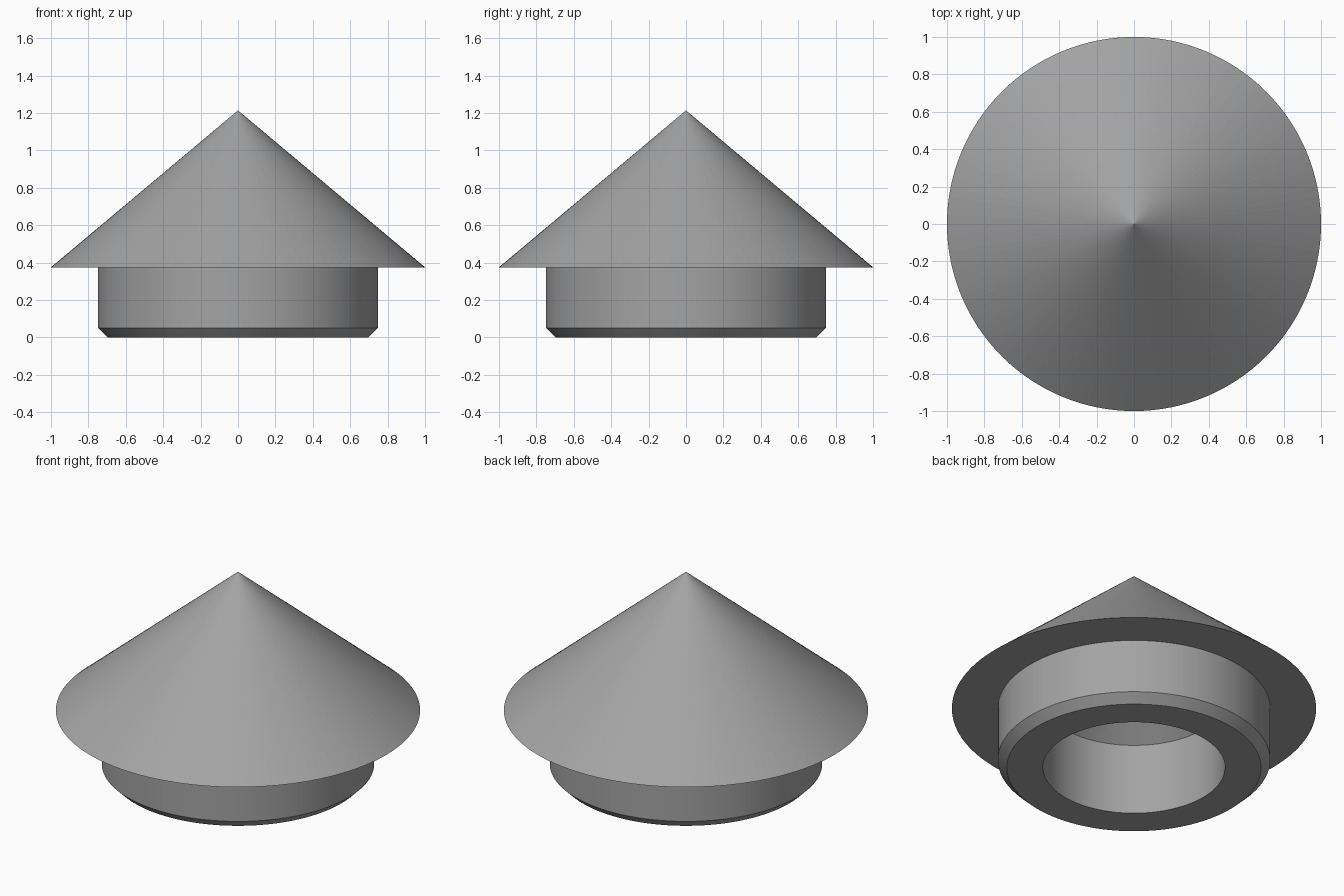
import bpy, bmesh, math

if "Cube" in bpy.data.objects:
    bpy.data.objects.remove(bpy.data.objects["Cube"])

SEGMENTS = 128

grey = bpy.data.materials.new("mid grey")
grey.diffuse_color = (0.37, 0.37, 0.37, 1)
grey.use_nodes = True
grey.node_tree.nodes["Principled BSDF"].inputs["Base Color"].default_value = grey.diffuse_color

# Half section of the cap: (radius, height), from outer tip to hollow tip
profile = [
    (0, 1.214),                     # cone tip
    (1, 0.375), (0.748, 0.375),     # overhanging rim
    (0.748, 0.05), (0.698, 0),      # plug wall and chamfer
    (0.5, 0), (0.5, 0.43),          # bore
    (0, 0.85),                      # hollow inside of the cone
]


def ring(bm, radius, height):
    if radius == 0:
        return [bm.verts.new((0, 0, height))] * SEGMENTS
    return [bm.verts.new((radius * math.cos(a), radius * math.sin(a), height))
            for a in (2 * math.pi * i / SEGMENTS for i in range(SEGMENTS))]


# Revolve the section
bm = bmesh.new()
rings = [ring(bm, r, z) for r, z in profile]
for upper, lower in zip(rings, rings[1:]):
    for i in range(SEGMENTS):
        j = (i + 1) % SEGMENTS
        corners = dict.fromkeys((upper[i], lower[i], lower[j], upper[j]))
        bm.faces.new(list(corners))
bmesh.ops.recalc_face_normals(bm, faces=bm.faces)

mesh = bpy.data.meshes.new("conical_cap")
bm.to_mesh(mesh)
bm.free()
mesh.materials.append(grey)
cap = bpy.data.objects.new("conical_cap", mesh)
bpy.context.collection.objects.link(cap)

# Smooth walls, crisp rims; narrow cone facets stay flat for a clean tip
bpy.context.view_layer.objects.active = cap
cap.select_set(True)
bpy.ops.object.shade_smooth_by_angle(angle=math.radians(30))
for face in mesh.polygons:
    if len(face.vertices) == 3:
        face.use_smooth = False
